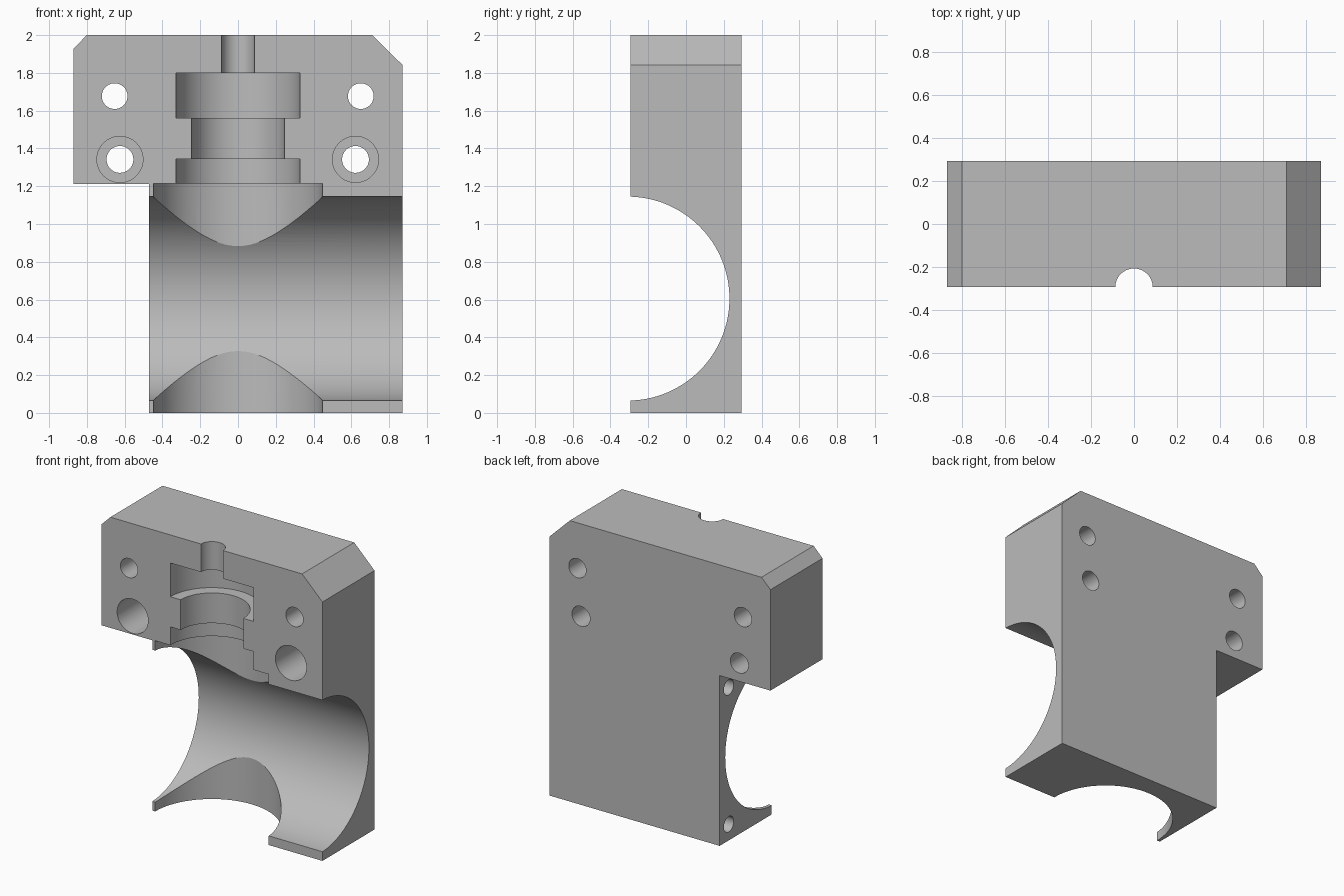
import bpy, bmesh, math
from mathutils import Matrix, Vector

cube = bpy.data.objects.get("Cube")
if cube:
    bpy.data.objects.remove(cube, do_unlink=True)

grey = bpy.data.materials.new("machined_grey")
grey.use_nodes = True
colour = (0.5, 0.5, 0.5, 1)
grey.diffuse_color = colour
grey.node_tree.nodes["Principled BSDF"].inputs["Base Color"].default_value = colour

HALF = 0.293       # half depth of the block
AXIS_Y = -0.294    # vertical bore axis, on the split face


def add_object(name, bm):
    bmesh.ops.recalc_face_normals(bm, faces=bm.faces)
    mesh = bpy.data.meshes.new(name)
    bm.to_mesh(mesh)
    bm.free()
    mesh.materials.append(grey)
    obj = bpy.data.objects.new(name, mesh)
    bpy.context.collection.objects.link(obj)
    return obj


def drill(body, start, end, radius, segments=64):
    """Cut a round hole from start to end through the body."""
    start, end = Vector(start), Vector(end)
    axis = end - start
    bm = bmesh.new()
    place = Matrix.Translation((start + end) / 2) @ axis.to_track_quat("Z", "Y").to_matrix().to_4x4()
    bmesh.ops.create_cone(bm, cap_ends=True, segments=segments, radius1=radius,
                          radius2=radius, depth=axis.length, matrix=place)
    cutter = add_object("hole_cutter", bm)
    cutter.hide_render = True
    mod = body.modifiers.new("hole", "BOOLEAN")
    mod.operation = "DIFFERENCE"
    mod.solver = "EXACT"
    mod.object = cutter
    bpy.context.view_layer.objects.active = body
    bpy.ops.object.modifier_apply(modifier=mod.name)
    bpy.data.objects.remove(cutter, do_unlink=True)


# Block with a stepped side and two chamfered top corners
outline = [(-0.47, 0), (0.87, 0), (0.87, 1.843), (0.71, 2), (-0.80, 2),
           (-0.87, 1.93), (-0.87, 1.212), (-0.47, 1.212)]
bm = bmesh.new()
face = bm.faces.new([bm.verts.new((x, -HALF, z)) for x, z in outline])
extruded = bmesh.ops.extrude_face_region(bm, geom=[face])["geom"]
bmesh.ops.translate(bm, vec=(0, 2 * HALF, 0),
                    verts=[v for v in extruded if isinstance(v, bmesh.types.BMVert)])
block = add_object("valve_half_block", bm)

# Main horizontal bore
drill(block, (-1, -0.31, 0.605), (1, -0.31, 0.605), 0.54, 128)

# Vertical chamber and the stepped stem bore above it
for radius, low, high in [(0.447, -0.1, 1.215), (0.328, 1.1, 1.345), (0.247, 1.2, 1.65),
                          (0.328, 1.56, 1.8), (0.087, 1.7, 2.1)]:
    drill(block, (0, AXIS_Y, low), (0, AXIS_Y, high), radius, 96)

# Bolt holes, the lower pair counterbored from the front
for x, z, radius in [(-0.653, 1.677, 0.068), (0.65, 1.677, 0.068),
                     (-0.625, 1.342, 0.071), (0.622, 1.342, 0.071)]:
    drill(block, (x, -0.5, z), (x, 0.5, z), radius)
for x in (-0.625, 0.622):
    drill(block, (x, -0.5, 1.342), (x, 0.1, 1.342), 0.122)

# Blind flange holes in the side face
for z in (0.115, 1.09):
    drill(block, (-0.6, 0.19, z), (-0.2, 0.19, z), 0.055, 48)

bpy.ops.object.select_all(action="DESELECT")
block.select_set(True)
bpy.context.view_layer.objects.active = block
bpy.ops.object.shade_smooth_by_angle(angle=math.radians(25))
